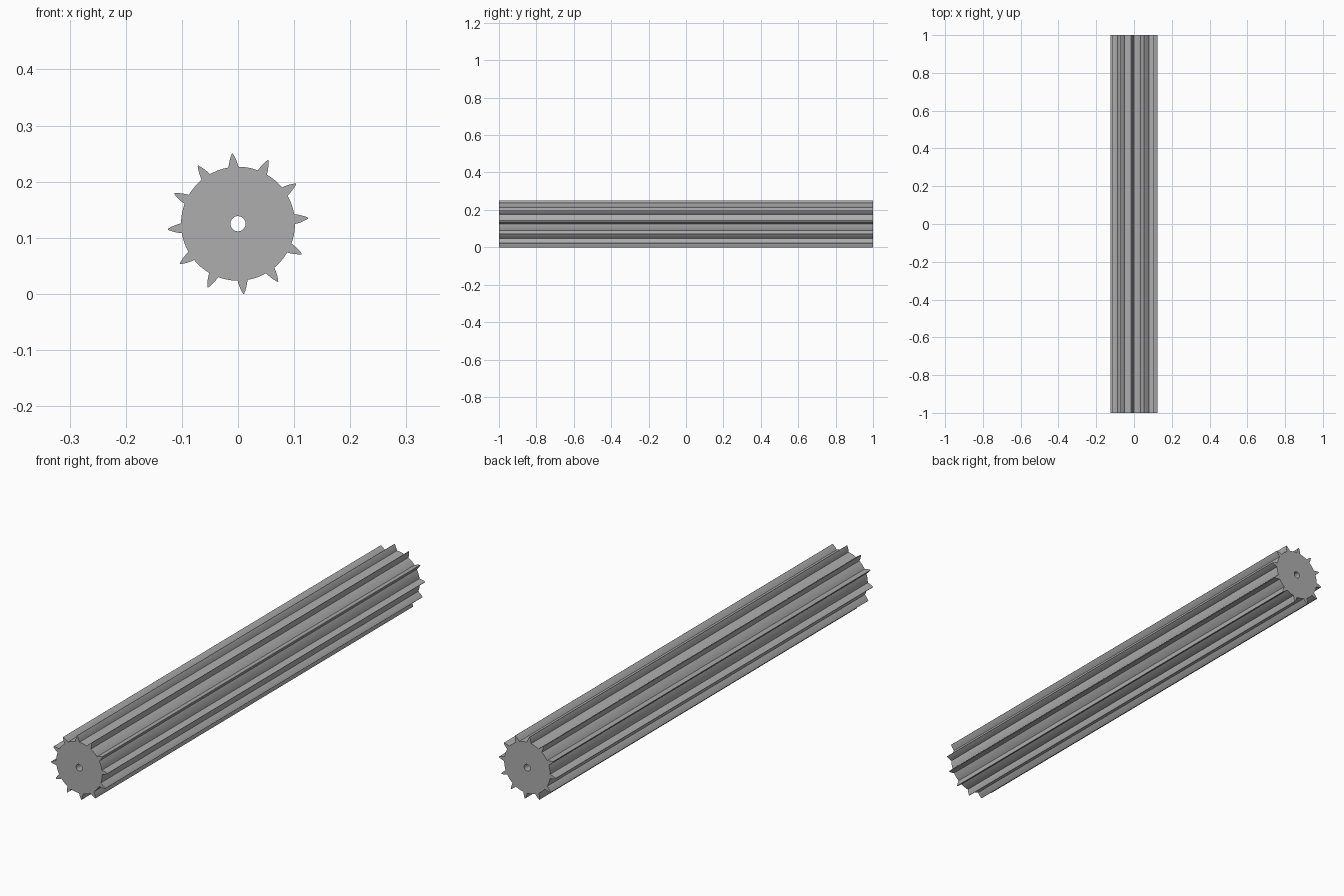
import bpy
import bmesh
from math import cos, sin, radians

cube = bpy.data.objects.get("Cube")
if cube:
    bpy.data.objects.remove(cube, do_unlink=True)

TEETH = 12
PITCH = 360 / TEETH
TIP_ANGLE = 4.6
ROOT_R, HOLE_R, CENTRE_Z, HALF_LENGTH = 0.1015, 0.0135, 0.125, 1.0
ARC_STEPS = 6

# Plain steel colour
steel = bpy.data.materials.new("steel_grey")
steel.use_nodes = True
colour = (0.42, 0.42, 0.42, 1)
steel.diffuse_color = colour
steel.node_tree.nodes["Principled BSDF"].inputs["Base Color"].default_value = colour

# One flank of a leaf-shaped tooth: half angle in degrees, radius
flank = [(5.0, ROOT_R), (4.0, 0.108), (2.7, 0.115), (1.4, 0.121), (0.35, 0.1255)]


def gear_profile():
    """Polar outline: rising flank, falling flank, then the root arc."""
    points = []
    for i in range(TEETH):
        middle = TIP_ANGLE + i * PITCH
        points += [(middle - a, r) for a, r in flank]
        points += [(middle + a, r) for a, r in reversed(flank)]
        start = flank[0][0]
        gap = PITCH - 2 * start
        points += [(middle + start + gap * k / ARC_STEPS, ROOT_R)
                   for k in range(1, ARC_STEPS)]
    return points


def ring(bm, points, y):
    return [bm.verts.new((r * cos(radians(a)), y, CENTRE_Z + r * sin(radians(a))))
            for a, r in points]


# Toothed rod with a bore: four rings joined into a closed tube
outer = gear_profile()
bore = [(a, HOLE_R) for a, r in outer]
bm = bmesh.new()
rings = [ring(bm, outer, -HALF_LENGTH), ring(bm, outer, HALF_LENGTH),
         ring(bm, bore, HALF_LENGTH), ring(bm, bore, -HALF_LENGTH)]
for n, current in enumerate(rings):
    following = rings[(n + 1) % len(rings)]
    for i in range(len(outer)):
        j = (i + 1) % len(outer)
        bm.faces.new((current[i], current[j], following[j], following[i]))
bmesh.ops.recalc_face_normals(bm, faces=bm.faces)

mesh = bpy.data.meshes.new("toothed_rod")
bm.to_mesh(mesh)
bm.free()
mesh.materials.append(steel)
rod = bpy.data.objects.new("toothed_rod", mesh)
bpy.context.collection.objects.link(rod)

# Smooth the curved flanks and arcs, keep tips, roots and ends sharp
bpy.ops.object.select_all(action="DESELECT")
rod.select_set(True)
bpy.context.view_layer.objects.active = rod
bpy.ops.object.shade_smooth_by_angle(angle=radians(25))
